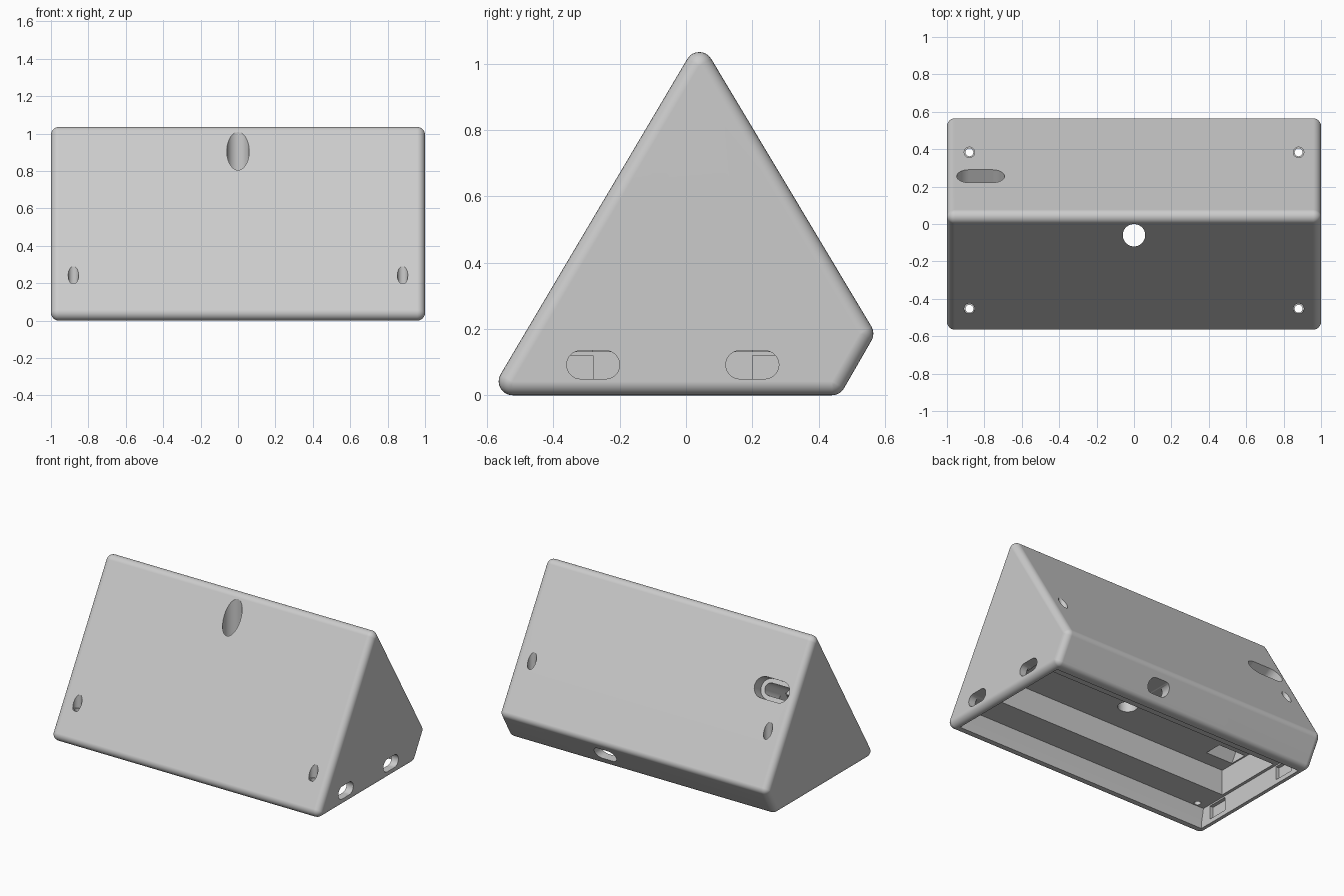
import bpy, bmesh
from math import pi, sqrt, radians
from mathutils import Vector, Matrix

cube = bpy.data.objects.get("Cube")
if cube:
    bpy.data.objects.remove(cube, do_unlink=True)

grey = bpy.data.materials.new("light_grey")
grey.use_nodes = True
colour = (0.6, 0.6, 0.6, 1)
grey.diffuse_color = colour
grey.node_tree.nodes["Principled BSDF"].inputs["Base Color"].default_value = colour

R = 0.042           # edge rounding
Z_LEDGE, Z_CEIL = 0.13, 0.3


def make(name, bm):
    bmesh.ops.recalc_face_normals(bm, faces=bm.faces)
    mesh = bpy.data.meshes.new(name)
    bm.to_mesh(mesh)
    bm.free()
    mesh.materials.append(grey)
    ob = bpy.data.objects.new(name, mesh)
    bpy.context.collection.objects.link(ob)
    return ob


def prism(name, profile, x0, x1):
    """Extrude a (y, z) profile along x."""
    bm = bmesh.new()
    face = bm.faces.new([bm.verts.new((x0, y, z)) for y, z in profile])
    ext = bmesh.ops.extrude_face_region(bm, geom=[face])
    verts = [g for g in ext["geom"] if isinstance(g, bmesh.types.BMVert)]
    bmesh.ops.translate(bm, verts=verts, vec=(x1 - x0, 0, 0))
    return make(name, bm)


def box(name, x0, x1, y0, y1, z0, z1):
    return prism(name, [(y0, z0), (y1, z0), (y1, z1), (y0, z1)], x0, x1)


def drill(name, x, y, radius, z0, z1):
    bm = bmesh.new()
    bmesh.ops.create_cone(bm, cap_ends=True, segments=40, radius1=radius, radius2=radius,
                          depth=z1 - z0, matrix=Matrix.Translation((x, y, (z0 + z1) / 2)))
    return make(name, bm)


def slot(name, centre, along, direction, length, height, depth):
    """Stadium-shaped cutter centred at a point, running along a direction."""
    a, d = Vector(along).normalized(), Vector(direction).normalized()
    bm = bmesh.new()
    rot = d.to_track_quat('Z', 'Y').to_matrix().to_4x4()
    for s in (-1, 1):
        pos = Vector(centre) + a * s * (length - height) / 2
        bmesh.ops.create_cone(bm, cap_ends=True, segments=32, radius1=height / 2,
                              radius2=height / 2, depth=depth,
                              matrix=Matrix.Translation(pos) @ rot)
    return hulled(name, bm)


def hulled(name, bm):
    hull = bmesh.ops.convex_hull(bm, input=bm.verts)
    junk = set(hull["geom_interior"]) | set(hull["geom_unused"])
    bmesh.ops.delete(bm, geom=[v for v in junk if isinstance(v, bmesh.types.BMVert)],
                     context='VERTS')
    inner = [f for f in bm.faces if any(not e.is_manifold for e in f.edges)
             and f not in hull["geom"]]
    bmesh.ops.delete(bm, geom=inner, context='FACES')
    bmesh.ops.dissolve_limit(bm, angle_limit=radians(0.7), verts=bm.verts, edges=bm.edges)
    return make(name, bm)


# Wedge body: hull of a ball at every corner
corners = [(-0.523, R), (0.04, 0.993), (0.523, 0.186), (0.44, R)]
bm = bmesh.new()
for x in (-1 + R, 1 - R):
    for y, z in corners:
        bmesh.ops.create_uvsphere(bm, u_segments=24, v_segments=12, radius=R,
                                  matrix=Matrix.Translation((x, y, z)) @ Matrix.Rotation(pi / 2, 4, 'Y'))
body = hulled("wedge_housing", bm)

# Open underside: lid recess with a deeper pocket between the ledges
cutters = [
    prism("lid_recess", [(-0.5, -0.1), (-0.5, 0.03), (-0.455 - 0.025, Z_LEDGE),
                         (0.47, Z_LEDGE), (0.41, 0.03), (0.41, -0.1)], -0.95, 0.95),
    box("deep_pocket", -0.93, 0.93, -0.28, 0.2, 0.05, Z_CEIL),
]

# Clip notches in the closed end
for y in (-0.42, 0.2):
    cutters.append(box("clip_notch", -0.975, -0.9, y, y + 0.14, 0.03, Z_LEDGE - 0.01))

# Slots through the open end and the back lip
for y in (-0.28, 0.2):
    cutters.append(slot("end_slot", (1, y, 0.092), (0, 1, 0), (1, 0, 0), 0.16, 0.085, 0.3))
cutters.append(slot("back_slot", (0.24, 0.5, 0.092), (1, 0, 0), (0, 1, 0), 0.16, 0.085, 0.3))

# Vertical bore near the ridge and stepped screw holes
cutters.append(drill("ridge_bore", 0, -0.06, 0.06, 0.2, 1.2))
for x in (-0.88, 0.88):
    for y, z_step in ((-0.453, 0.2), (0.383, 0.25)):
        cutters.append(drill("screw_hole", x, y, 0.021, 0.05, 0.7))
        cutters.append(drill("screw_head_bore", x, y, 0.028, z_step, 0.9))

# Stepped port in the back slope, meeting a sloped cable channel
inward = Vector((0, -sqrt(3) / 2, -0.5))
mouth = Vector((-0.82, 0.255, 0.714))
cutters.append(slot("port_mouth", mouth, (1, 0, 0), inward, 0.256, 0.135, 0.16))
cutters.append(slot("port_passage", mouth + inward * 0.15, (1, 0, 0), inward, 0.2, 0.08, 0.38))
cutters.append(prism("cable_channel", [(-0.28, Z_LEDGE - 0.01), (-0.16, Z_LEDGE - 0.01),
                                       (0.09, 0.56), (-0.03, 0.56)], -0.92, -0.72))

# Cut everything from the body
bpy.context.view_layer.objects.active = body
for cutter in cutters:
    cutter.hide_render = True
    mod = body.modifiers.new("cut", 'BOOLEAN')
    mod.operation, mod.solver, mod.object = 'DIFFERENCE', 'EXACT', cutter
    bpy.ops.object.modifier_apply(modifier=mod.name)
    bpy.data.objects.remove(cutter, do_unlink=True)

# Smooth rounding, crisp cut edges
for ob in bpy.context.selected_objects:
    ob.select_set(False)
body.select_set(True)
bpy.ops.object.shade_smooth_by_angle(angle=radians(30))
weighted = body.modifiers.new("flat_faces", 'WEIGHTED_NORMAL')
weighted.keep_sharp = True
